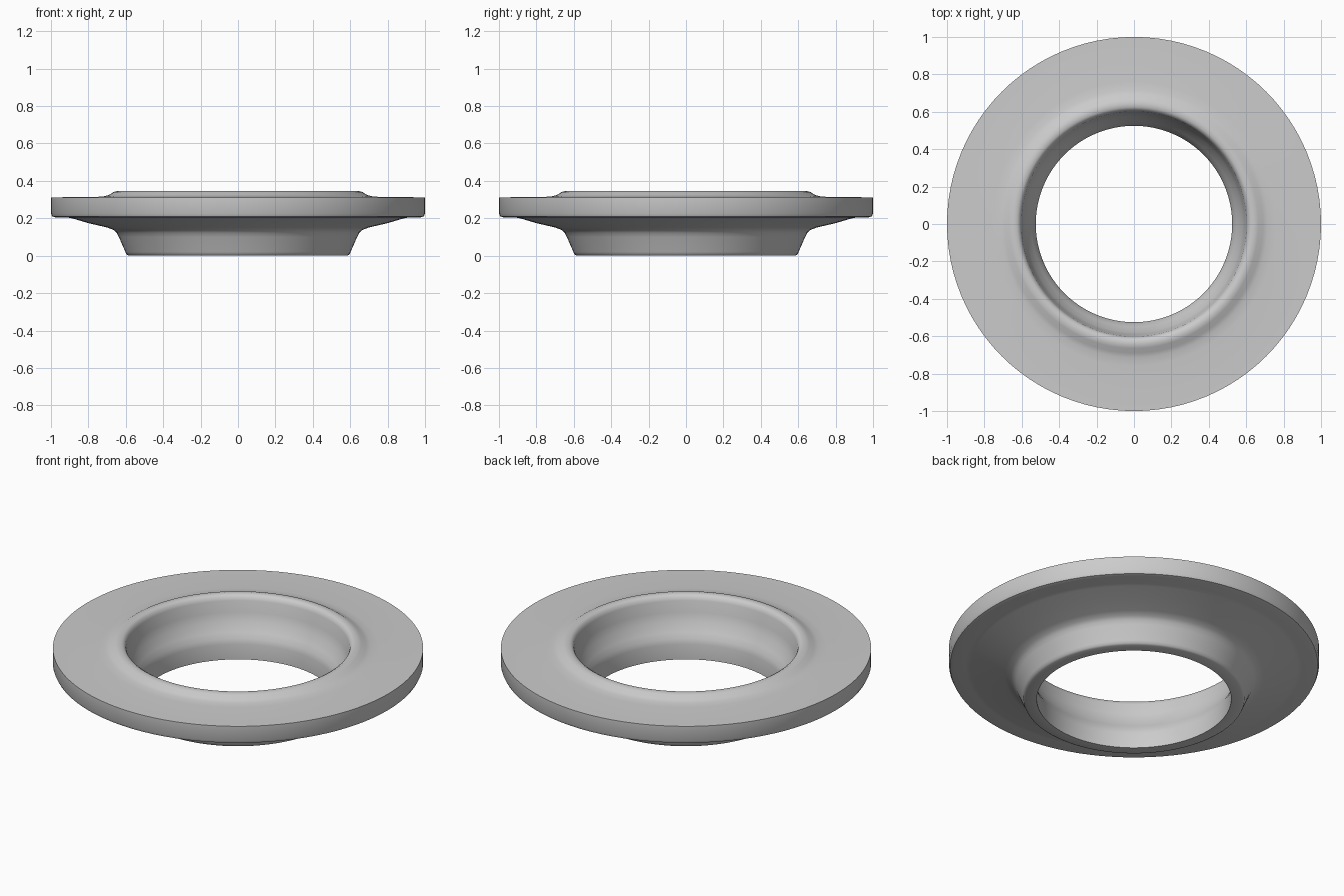
import bpy
from math import cos, sin, pi, radians

if "Cube" in bpy.data.objects:
    bpy.data.objects.remove(bpy.data.objects["Cube"])

SEGMENTS = 96

# Closed cross-section of the ring: (radius, height)
profile = [
    # foot and flared neck
    (0.525, 0.0), (0.585, 0.0), (0.596, 0.006), (0.602, 0.02),
    (0.637, 0.10), (0.648, 0.122), (0.665, 0.138), (0.70, 0.151),
    (0.80, 0.174), (0.88, 0.198), (0.91, 0.204),
    # flange edge
    (0.975, 0.205), (0.993, 0.21), (1.0, 0.225), (1.0, 0.312),
    # flat top and raised lip
    (0.76, 0.314), (0.715, 0.318), (0.69, 0.325), (0.665, 0.341),
    (0.645, 0.346), (0.625, 0.345), (0.61, 0.336),
    # inner wall stepping in towards the foot
    (0.602, 0.315), (0.592, 0.25), (0.578, 0.20), (0.55, 0.15),
    (0.533, 0.12), (0.525, 0.09),
]


def lathe(name, points, segments):
    n = len(points)
    verts = [(r * cos(2 * pi * s / segments), r * sin(2 * pi * s / segments), z)
             for s in range(segments) for r, z in points]
    faces = []
    for s in range(segments):
        a, b = s * n, ((s + 1) % segments) * n
        for i in range(n):
            j = (i + 1) % n
            faces.append((a + i, b + i, b + j, a + j))
    mesh = bpy.data.meshes.new(name)
    mesh.from_pydata(verts, [], faces)
    obj = bpy.data.objects.new(name, mesh)
    bpy.context.collection.objects.link(obj)
    return obj


ring = lathe("flanged_ring", profile, SEGMENTS)
bpy.context.view_layer.objects.active = ring
ring.select_set(True)
bpy.ops.object.shade_smooth_by_angle(angle=radians(40))
